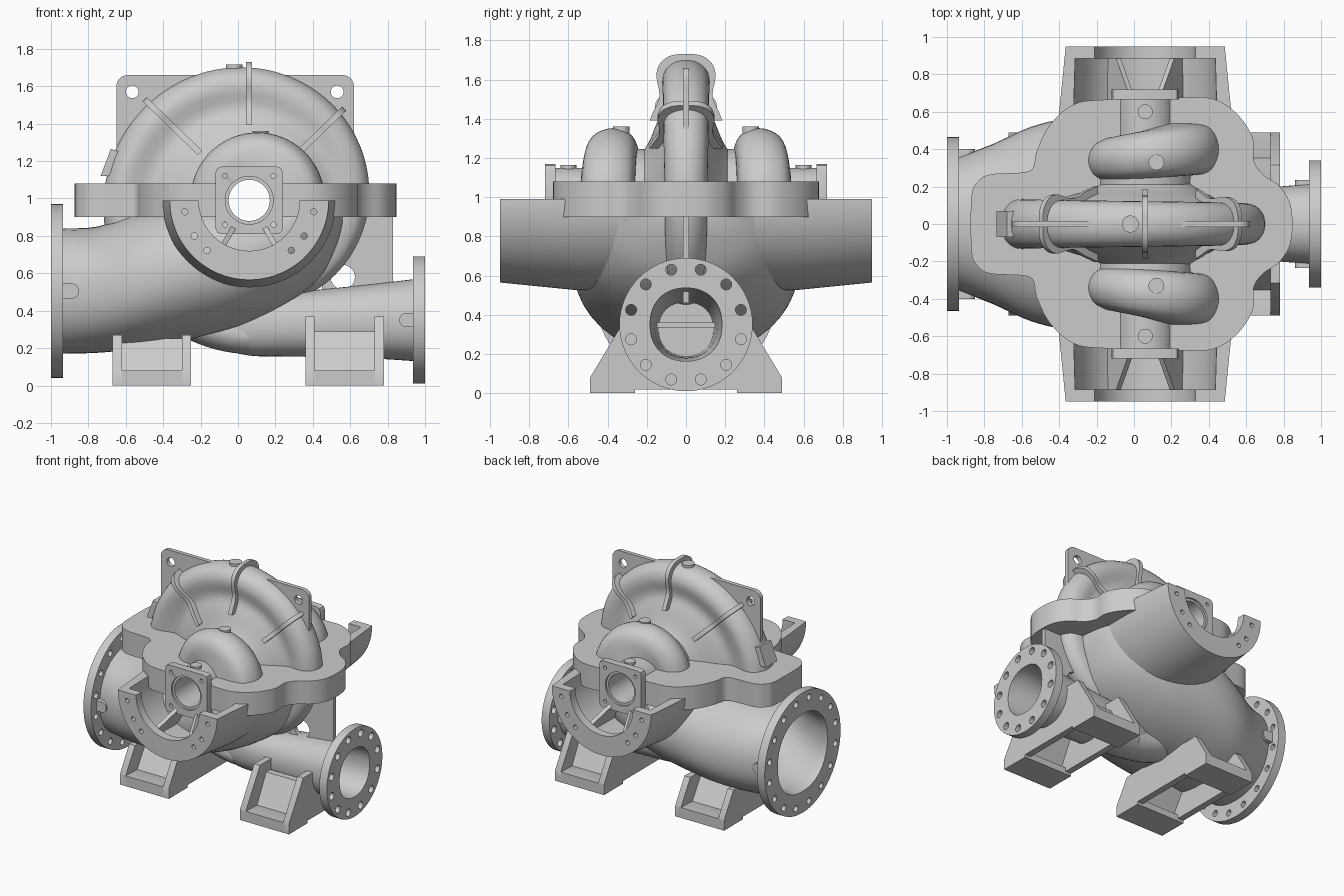
import bpy, bmesh
from math import sin, cos, pi, radians, copysign
from mathutils import Vector, Matrix

if "Cube" in bpy.data.objects:
    bpy.data.objects.remove(bpy.data.objects["Cube"])

CX, CZ = 0.06, 0.99   # shaft centre line


def solid(name, *bodies):
    """Mesh of capped skins; each body is a list of equal-length rings."""
    bm = bmesh.new()
    for rings in bodies:
        vs = [[bm.verts.new(p) for p in ring] for ring in rings]
        n = len(vs[0])
        for a, b in zip(vs, vs[1:]):
            for i in range(n):
                bm.faces.new((a[i], a[(i + 1) % n], b[(i + 1) % n], b[i]))
        bm.faces.new(vs[0][::-1])
        bm.faces.new(vs[-1])
    bmesh.ops.recalc_face_normals(bm, faces=bm.faces)
    me = bpy.data.meshes.new(name)
    bm.to_mesh(me)
    bm.free()
    ob = bpy.data.objects.new(name, me)
    bpy.context.collection.objects.link(ob)
    return ob


def smooth(pts, n=4, closed=False):
    """Catmull-Rom curve through points of any dimension."""
    p = [Vector(q) for q in pts]
    p = [p[-1]] + p + p[:2] if closed else [p[0]] + p + [p[-1]]
    out = []
    for a, b, c, d in zip(p, p[1:], p[2:], p[3:]):
        for k in range(n):
            t = k / n
            out.append(0.5 * (2 * b + (c - a) * t + (2 * a - 5 * b + 4 * c - d) * t * t
                              + (3 * b - a - 3 * c + d) * t ** 3))
    return out if closed else out + [p[-2]]


def cyl(a, b, r, seg=32):
    a, b = Vector(a), Vector(b)
    q = (b - a).to_track_quat('Z', 'Y')
    c = [q @ Vector((r * cos(2 * pi * i / seg), r * sin(2 * pi * i / seg), 0)) for i in range(seg)]
    return [[a + v for v in c], [b + v for v in c]]


def prism(pts, axis, a, b):
    put = {'x': lambda u, v, w: (w, u, v), 'y': lambda u, v, w: (u, w, v),
           'z': lambda u, v, w: (u, v, w)}[axis]
    return [[put(u, v, w) for u, v in pts] for w in (a, b)]


def box(x0, x1, y0, y1, z0, z1):
    return prism([(x0, y0), (x1, y0), (x1, y1), (x0, y1)], 'z', z0, z1)


def polar(deg, r, y, off=0):
    t = radians(deg)
    return (CX + r * cos(t) - off * sin(t), y, CZ + r * sin(t) + off * cos(t))


def sweep(section, a0, a1, steps):
    """Turn a closed (r, y) section, which may vary with angle, round the shaft."""
    angs = [a0 + (a1 - a0) * i / steps for i in range(steps + 1)]
    return [[polar(a, r, y) for r, y in section(a)] for a in angs]


def loft(secs, zmax, n=48, sq=2.2):
    """Oval sections (x, low z, high z, half width), clamped below zmax and the bore."""
    rings = []
    for x, lo, hi, ry in smooth(secs):
        ring, top = [], min(zmax, .875) if abs(x - CX) < .13 else zmax
        for i in range(n):
            c, s = cos(2 * pi * i / n), sin(2 * pi * i / n)
            y = ry * copysign(abs(c) ** (2 / sq), c)
            z = (lo + hi) / 2 + (hi - lo) / 2 * copysign(abs(s) ** (2 / sq), s)
            ring.append((x, y, min(z, top)))
        rings.append(ring)
    return rings


def cut(ob, *cutters):
    bpy.context.view_layer.objects.active = ob
    for c in cutters:
        m = ob.modifiers.new('cut', 'BOOLEAN')
        m.operation, m.solver, m.object = 'DIFFERENCE', 'EXACT', c
        bpy.ops.object.modifier_apply(modifier=m.name)
    return ob


def mirror_y(ob):
    me = ob.data.copy()
    me.transform(Matrix.Scale(-1, 4, (0, 1, 0)))
    me.flip_normals()
    bpy.context.collection.objects.link(bpy.data.objects.new(ob.name + '_rear', me))


# suction body and discharge pipe: outer skin turned inward into the passage
suction = [(-.94, .17, .84, .355), (-.75, .175, .85, .43), (-.55, .195, .92, .52),
           (-.35, .23, 1.0, .565), (-.1, .28, 1.05, .575), (.1, .35, 1.1, .575),
           (.3, .46, 1.2, .55), (.45, .59, 1.3, .45), (.53, .75, 1.3, .33), (.56, .85, 1.3, .2)]
outlet = [(-.1, .2, .45, .1), (.06, .16, .49, .15), (.3, .155, .5, .175),
          (.7, .145, .54, .195), (.95, .13, .57, .215)]
inlet_in = [(x, lo + .045, hi - .045, w - .045) for x, lo, hi, w in suction[:6]]
outlet_in = [(x, lo + .035, hi - .035, w - .035) for x, lo, hi, w in outlet[2:]]
solid('suction_body', loft(suction, .92)[::-1] + loft(inlet_in, .86))
solid('discharge_pipe', loft(outlet, 2) + loft(outlet_in, 2)[::-1])
solid('discharge_splitter', box(.36, .5, -.15, .15, .335, .36))

# cutters for the passages and the shaft bore
bore = solid('bore_cutter', cyl((CX, -1, CZ), (CX, 1, CZ), .11, 48))
inlet_cut = solid('inlet_cutter', loft([(-1.02, .2, .81, .305)] + inlet_in, .86))
outlet_cut = solid('outlet_cutter', loft(outlet_in + [(1.02, .165, .535, .185)], 2))
cutters = [bore, inlet_cut, outlet_cut]

# pipe flanges with bolt circles
for name, x0, x1, z, r, rb, n, rh, inner in (
        ('suction_flange', -1, -.935, .505, .465, .41, 16, .024, inlet_cut),
        ('discharge_flange', .935, 1, .35, .34, .29, 12, .028, outlet_cut)):
    holes = solid(name + '_cutter', *[
        cyl((x0 - .1, rb * cos(t), z + rb * sin(t)), (x1 + .1, rb * cos(t), z + rb * sin(t)), rh, 16)
        for t in [2 * pi * (i + .5) / n for i in range(n)]])
    cutters.append(holes)
    cut(solid(name, cyl((x0, 0, z), (x1, 0, z), r, 64)), inner, holes)

# lobed split flange
half = [(-.87, .14), (-.84, .22), (-.77, .265), (-.6, .275), (-.54, .3), (-.52, .39), (-.45, .53),
        (-.32, .64), (-.15, .665), (.24, .675), (.42, .67), (.55, .59), (.635, .46), (.64, .34),
        (.69, .265), (.78, .2), (.84, .09)]
outline = smooth(half + [(x, -y) for x, y in half[::-1]], 5, True)
cut(solid('split_flange', prism(outline, 'z', .90, 1.08)), bore)


# spiral volute
def volute_half(R):
    k = R / .7
    return smooth([(.11, .25), (.2, .245), (.29, .19), (R * .58, .14), (R * .7, .105),
                   (R - .11, .12 * k), (R - .045, .1 * k), (R - .01, .055 * k), (R, .012)], 3)


def radius(deg):
    return .64 + .07 * deg / 90 - max(0, deg - 180) * .0003


def volute_section(deg):
    h = volute_half(radius(deg))
    return [(r, y) for r, y in h] + [(r, -y) for r, y in h[::-1]]


solid('volute', sweep(volute_section, -86, 270, 110))

# stiffening ribs over the volute
for name, deg, r0 in (('rib_right', 44, .33), ('rib_top', 90, .36), ('rib_left', 136, .31)):
    h = [(r + .03, y + .03) for r, y in volute_half(radius(deg)) if r > r0]
    prof = h + [(r, -y) for r, y in h[::-1]]
    solid(name, [[polar(deg, r, y, o) for r, y in prof] for o in (-.016, .016)])


# suction domes, shaft housings, end plates and bearing brackets (front, then mirrored)
def dome_section(deg):
    k = cos(radians(deg))
    yc, w, R = -.37 - .03 * k, .13 + .012 * k, .36 + .045 * k
    side = [(.11, 1), (.2, 1), (R - .08, .92), (R - .025, .62)]
    return smooth([(r, yc - w * f) for r, f in side] + [(R, yc)]
                  + [(r, yc + w * f) for r, f in side[::-1]], 3)


dome = solid('suction_dome', sweep(dome_section, -5, 185, 48))
neck = solid('dome_neck', sweep(lambda d: [(.11, -.3), (.26, -.3), (.25, -.1), (.11, -.1)], 0, 180, 40))
housing = cut(solid('shaft_housing', cyl((CX, -.69, CZ), (CX, -.3, CZ), .16, 48)), bore)
c = .03
sq = [(CX + sx * (.18 - u), CZ + sz * (.18 - v)) for sx, sz, o in
      ((1, 1, 0), (-1, 1, 1), (-1, -1, 0), (1, -1, 1))
      for u, v in ([(0, c), (c * .3, c * .3), (c, 0)] if not o else [(c, 0), (c * .3, c * .3), (0, c)])]
plate_holes = solid('plate_cutter', *[
    cyl((CX + sx * .13, -.8, CZ + sz * .13), (CX + sx * .13, -.6, CZ + sz * .13), .014, 16)
    for sx in (-1, 1) for sz in (-1, 1)],
    cyl((CX, -.8, CZ), (CX, -.705, CZ), .128, 48))
plate = cut(solid('shaft_end_plate', prism(sq, 'y', -.72, -.665)), bore, plate_holes)
bracket_holes = solid('bracket_cutter', *[
    cyl(polar(a, .35, -1), polar(a, .35, -.8), .017, 16) for a in (190, 213, 230, 310, 327, 350)])
bracket = cut(solid('bearing_bracket', sweep(
    lambda d: [(.425, -.95), (.465, -.55), (.465, -.35), (.39, -.35), (.375, -.885), (.27, -.885),
               (.27, -.95)], 180, 360, 64)), bracket_holes)
webs = solid('bracket_ribs', *[
    [[polar(a, r, y, o) for r, y in ((.14, -.45), (.14, -.68), (.29, -.89), (.41, -.89), (.41, -.45))]
     for o in (-.014, .014)] for a in (240, 300)])
boss = solid('housing_boss', cyl((CX, -.6, 1.1), (CX, -.6, 1.165), .04))
dome_boss = solid('dome_boss', cyl((.12, -.33, 1.28), (.12, -.33, 1.36), .042))
inlet_boss = solid('suction_pipe_boss', cyl((-.89, -.4, .505), (-.89, -.34, .505), .04),
                   box(-.94, -.89, -.4, -.34, .465, .545))
outlet_boss = solid('discharge_pipe_boss', cyl((.9, -.235, .35), (.9, -.19, .35), .038),
                    box(.9, .94, -.235, -.19, .312, .388))
for ob in (dome, neck, housing, plate, bracket, webs, boss, dome_boss, inlet_boss, outlet_boss):
    mirror_y(ob)
cutters += [plate_holes, bracket_holes]
solid('volute_boss', cyl((-.02, 0, 1.62), (-.02, 0, 1.715), .045))
solid('side_pad', prism([(-.735, 1.12), (-.69, 1.12), (-.63, 1.25), (-.68, 1.265)], 'y', -.07, .07))

# lifting plate and lower web
corner = [(.06 * (1 - sin(t)), .06 * (1 - cos(t))) for t in [i * pi / 12 for i in range(7)]]
lug = [(-.65, 1.1)] + [(-.65 + u, 1.66 - v) for u, v in corner[::-1]] + \
      [(.62 - u, 1.66 - v) for u, v in corner] + [(.62, 1.1)]
eyes = solid('eye_cutter', *[cyl((x, -.2, z), (x, .2, z), r) for x, z, r in
                             ((-.565, 1.57, .034), (.53, 1.57, .034), (.56, .58, .065))])
cutters.append(eyes)
cut(solid('lifting_plate', prism(lug, 'y', -.016, .016)), eyes)
cut(solid('lower_web', box(.45, .83, -.016, .016, .46, .95)), eyes)

# feet: end walls, pads and sloped inner walls
for name, x0, x1, zt, zs in (('left_foot', -.67, -.25, .27, .25), ('right_foot', .36, .78, .37, .29)):
    yt = .49 - .6 * (zt - .08)
    wall = [(-.49, 0), (-.26, 0), (-.26, .02), (.26, .02), (.26, 0), (.49, 0), (.49, .08),
            (yt, zt), (-yt, zt), (-.49, .08)]
    for i, x in enumerate((x0, x1 - .05)):
        cut(solid(f'{name}_wall_{i}', prism(wall, 'x', x, x + .05)), inlet_cut, outlet_cut)
    for side, s in (('front', -1), ('rear', 1)):
        pad = [(s * .49, 0), (s * .26, 0), (s * .26, .05), (s * .32, .075), (s * .49, .08)]
        slope = [(s * .36, .06), (s * .24, zs), (s * .19, zs), (s * .31, .06)]
        solid(f'{name}_pad_{side}', prism(pad, 'x', x0, x1))
        solid(f'{name}_slope_{side}', prism(slope, 'x', x0 + .02, x1 - .02))

# remove cutters and shade
for ob in cutters:
    bpy.data.objects.remove(ob)
bpy.ops.object.select_all(action='SELECT')
bpy.context.view_layer.objects.active = bpy.context.selected_objects[0]
bpy.ops.object.shade_smooth_by_angle(angle=radians(35))
